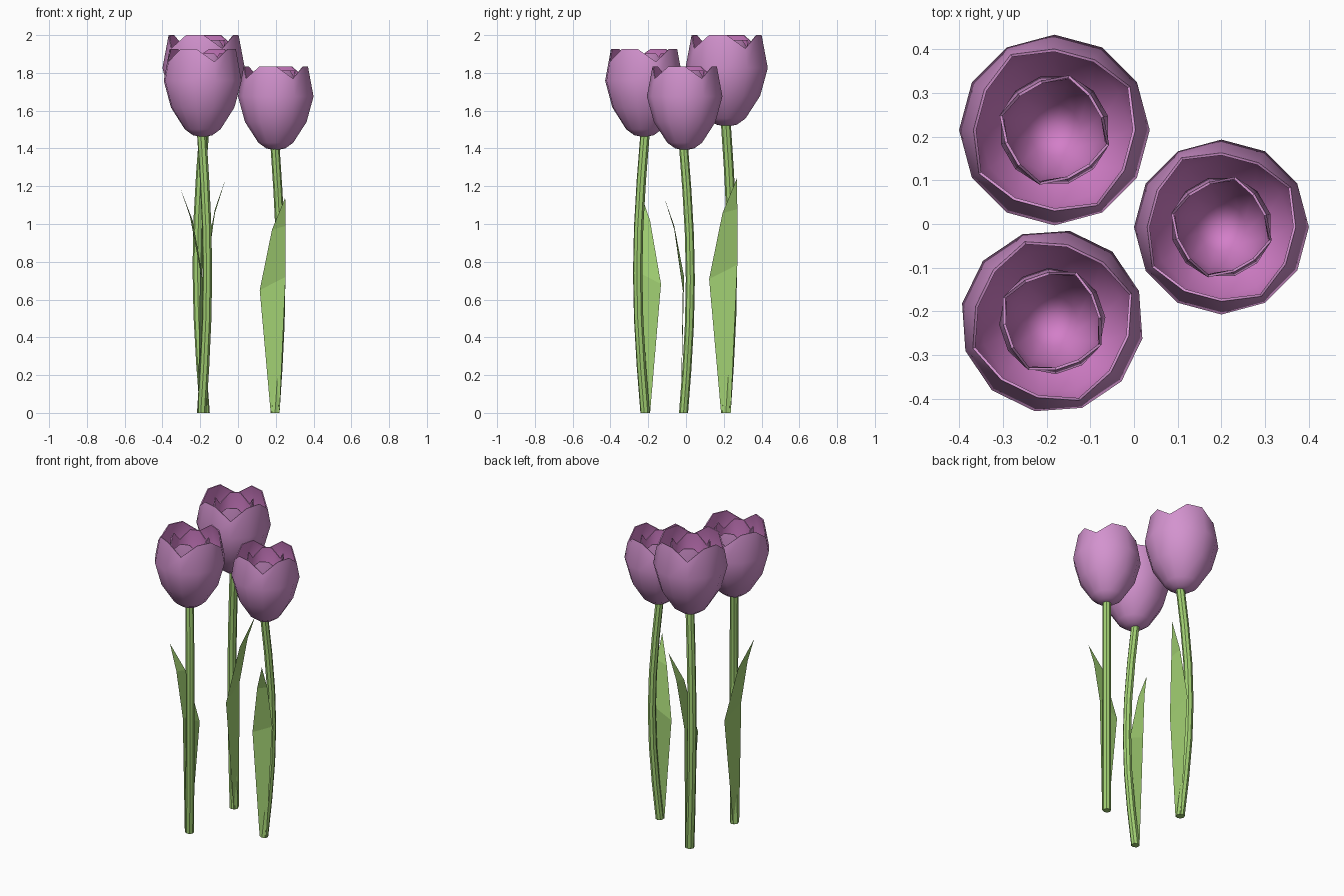
import bpy, bmesh, math
from mathutils import Matrix, Vector

if "Cube" in bpy.data.objects:
    bpy.data.objects.remove(bpy.data.objects["Cube"], do_unlink=True)


def material(name, rgb):
    mat = bpy.data.materials.new(name)
    mat.use_nodes = True
    mat.diffuse_color = (*rgb, 1)
    mat.node_tree.nodes["Principled BSDF"].inputs["Base Color"].default_value = (*rgb, 1)
    return mat


green = material("leaf green", (0.36, 0.63, 0.17))
mauve = material("petal outside mauve", (0.65, 0.29, 0.62))
pink = material("petal inside pink", (0.65, 0.21, 0.58))


def finish(bm, name, matrix, mats, thickness=0, smooth=True):
    """Turn a bmesh into a placed object, optionally with wall thickness."""
    mesh = bpy.data.meshes.new(name)
    bm.to_mesh(mesh)
    bm.free()
    for mat in mats:
        mesh.materials.append(mat)
    obj = bpy.data.objects.new(name, mesh)
    bpy.context.collection.objects.link(obj)
    bpy.ops.object.select_all(action="DESELECT")
    obj.select_set(True)
    bpy.context.view_layer.objects.active = obj
    if thickness:
        wall = obj.modifiers.new("wall", "SOLIDIFY")
        wall.thickness = thickness
        wall.offset = -1
        wall.material_offset = 1
        bpy.ops.object.modifier_apply(modifier=wall.name)
    mesh.transform(matrix)
    if smooth:
        bpy.ops.object.shade_smooth_by_angle(angle=math.radians(42))
    return obj


def bridge(bm, low, high):
    n = len(low)
    for i in range(n):
        j = (i + 1) % n
        bm.faces.new((low[i], low[j], high[j], high[i]))


def cup(name, matrix, profile, notch, turn):
    """Twelve-sided cup whose rim dips at every third vertex, leaving four petals."""
    bm = bmesh.new()
    bottom = bm.verts.new((0, 0, profile[0][1]))
    rings = []
    for level, (r, z) in enumerate(profile[1:], 1):
        ring = []
        for i in range(12):
            a = math.radians(30 * i) + turn
            dip = level == len(profile) - 1 and i % 3 == 1
            rr, zz = (r + notch * 0.2, z - notch) if dip else (r, z)
            ring.append(bm.verts.new((rr * math.cos(a), rr * math.sin(a), zz)))
        rings.append(ring)
    for i in range(12):
        bm.faces.new((bottom, rings[0][(i + 1) % 12], rings[0][i]))
    for low, high in zip(rings, rings[1:]):
        bridge(bm, low, high)
    return finish(bm, name, matrix, (mauve, pink), 0.006)


def stem(name, matrix, height=1.41, radius=0.024, sides=8, steps=6):
    """Gently bowed tube."""
    bm = bmesh.new()
    rings = []
    for s in range(steps + 1):
        t = s / steps
        bow = math.sin(math.pi * t)
        centre = Vector((0.031 * bow - 0.004, 0.036 * bow - 0.006, height * t))
        rings.append([bm.verts.new(centre + Vector((radius * math.cos(a), radius * math.sin(a), 0)))
                      for a in (math.tau * i / sides for i in range(sides))])
    for low, high in zip(rings, rings[1:]):
        bridge(bm, low, high)
    bm.faces.new(rings[0][::-1])
    bm.faces.new(rings[-1])
    return finish(bm, name, matrix, (green,))


def leaf(name, matrix):
    """Flat folded blade that leans outward towards its tip."""
    rows = [((-0.027, -0.02, 0), (0.02, -0.02, 0)),
            ((-0.085, -0.01, 0.65), (0.052, -0.003, 0.72)),
            ((-0.02, -0.055, 0.97), (0.052, -0.055, 0.99))]
    bm = bmesh.new()
    pairs = [[bm.verts.new(p) for p in row] for row in rows]
    for (a, b), (d, c) in zip(pairs, pairs[1:]):
        bm.faces.new((a, b, c, d))
    tip = bm.verts.new((0.05, -0.108, 1.14))
    bm.faces.new((*pairs[-1], tip))
    return finish(bm, name, matrix, (green,), smooth=False)


outer = [(0, 1.39), (0.05, 1.4), (0.092, 1.43), (0.163, 1.54), (0.2, 1.675), (0.17, 1.835)]
inner = [(0, 1.44), (0.06, 1.49), (0.1, 1.58), (0.116, 1.69), (0.107, 1.812)]

# Three tulips: position, turn in degrees, size
tulips = {"right": ((0.2, -0.007), 0, 1.0),
          "back": ((-0.182, 0.215), 90, 1.09),
          "front": ((-0.187, -0.222), -101, 1.05)}

for label, ((x, y), turn, size) in tulips.items():
    place = (Matrix.Translation((x, y, 0))
             @ Matrix.Rotation(math.radians(turn), 4, "Z") @ Matrix.Scale(size, 4))
    stem(label + "_stem", place)
    leaf(label + "_leaf", place)
    cup(label + "_outer_petals", place, outer, 0.065, 0)
    cup(label + "_inner_petals", place, inner, 0.06, math.radians(45))
